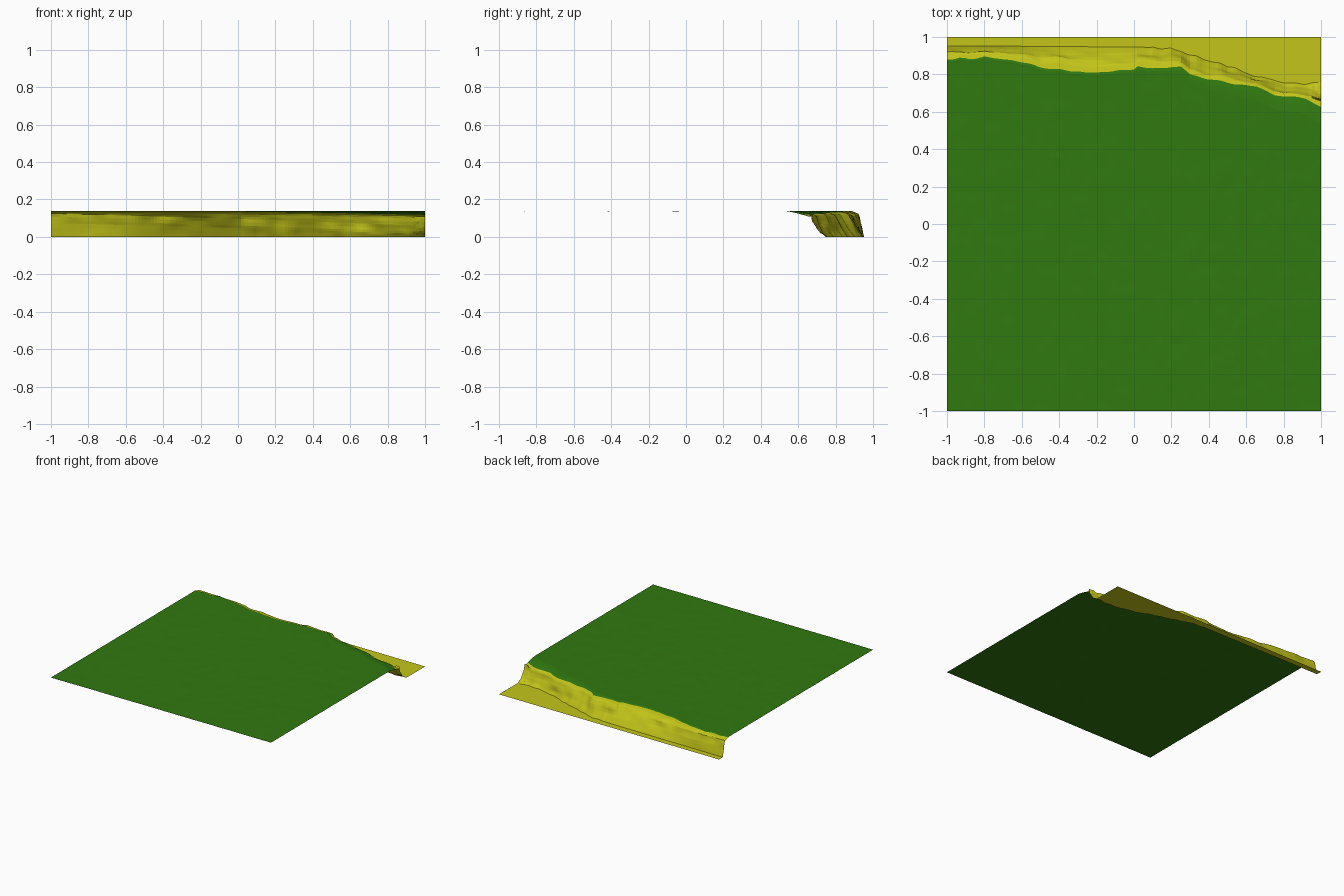
import bpy, bmesh, random
from mathutils import noise, Vector

if "Cube" in bpy.data.objects:
    bpy.data.objects.remove(bpy.data.objects["Cube"])

random.seed(4)
TOP = 0.138


def lerp_curve(pts, x):
    for (a, p), (b, q) in zip(pts, pts[1:]):
        if x <= b:
            return p + (q - p) * (x - a) / (b - a)
    return pts[-1][1]


def wobble(x, y, f, amp):
    return noise.noise(Vector((x * f, y * f, 3.7))) * amp


def material(name, col):
    m = bpy.data.materials.new(name)
    m.diffuse_color = (*col, 1)
    m.use_nodes = True
    m.node_tree.nodes["Principled BSDF"].inputs["Base Color"].default_value = m.diffuse_color
    return m


def sheet(name, columns, mat):
    """Join equal-length columns of points into a surface."""
    bm = bmesh.new()
    cols = [[bm.verts.new(p) for p in c] for c in columns]
    for a, b in zip(cols, cols[1:]):
        for i in range(len(a) - 1):
            bm.faces.new((a[i], b[i], b[i + 1], a[i + 1]))
    me = bpy.data.meshes.new(name)
    bm.to_mesh(me)
    bm.free()
    ob = bpy.data.objects.new(name, me)
    bpy.context.collection.objects.link(ob)
    me.materials.append(mat)


# Plan lines: grass edge, cliff foot, and start of the grass slope
EDGE = [(-1, .88), (-.93, .89), (-.88, .875), (-.8, .895), (-.6, .865), (-.5, .84), (-.35, .82),
        (-.2, .81), (-.1, .82), (0, .825), (.02, .845), (.1, .83), (.25, .845), (.3, .80),
        (.4, .775), (.55, .745), (.65, .735), (.75, .69), (.92, .67), (1, .625)]
FOOT = [(-1, .952), (-.62, .95), (.05, .945), (.2, .935), (.3, .905), (.45, .86), (.6, .81),
        (.75, .76), (.93, .75), (1, .76)]
SLOPE = [(-1, .02), (.1, .03), (.5, .06), (1, .09)]
LIP = [(-1, .135), (0, .135), (.4, .13), (1, .118)]
# Cliff profiles (fraction of run, fraction of height) at the two ends
LEFT = [(0, 1), (.5, .93), (.75, .55), (1, 0)]
RIGHT = [(0, 1), (.3, .9), (.5, .5), (.7, .17), (1, 0)]

N, ROWS, CL = 120, 40, 12
grass, cliff = [], []
for i in range(N + 1):
    x = -1 + 2 * i / N
    e = lerp_curve(EDGE, x) + wobble(x, 0, 14, .008)
    f = lerp_curve(FOOT, x) + (wobble(x, 5, 18, .012) if x > .1 else 0)
    s = e - lerp_curve(SLOPE, x)
    lip = lerp_curve(LIP, x)
    g = []
    for j in range(ROWS + 1):
        y = -1 + (s + 1) * j / ROWS
        g.append((x, y, TOP + wobble(x, y, 12, .0012)))
    g += [(x, (s + e) / 2, (TOP + lip) / 2 + .002), (x, e, lip)]
    grass.append(g)
    # Cliff face blends from the steep left profile to the sloping right one
    w = min(1, max(0, (x + 1) / 2))
    c = [(x, e, lip)]
    for j in range(1, CL):
        t = j / CL
        h = (1 - w) * lerp_curve(LEFT, t) + w * lerp_curve(RIGHT, t)
        y = e + (f - e) * t + wobble(x, t * .3, 9, .016) * (1 - abs(2 * t - 1))
        z = lip * h
        if x > .945 and .3 < t:      # jagged rubble at the right end
            z += random.uniform(0, .045) * (1 - t)
        c.append((x, y, max(z, .001)))
    c += [(x, f, 0), (x, 1, 0)]
    cliff.append(c)

sheet("grass_plateau", grass, material("grass_green", (.03, .19, .005)))
sheet("cliff_and_beach", cliff, material("sand_yellow", (.55, .56, .01)))
